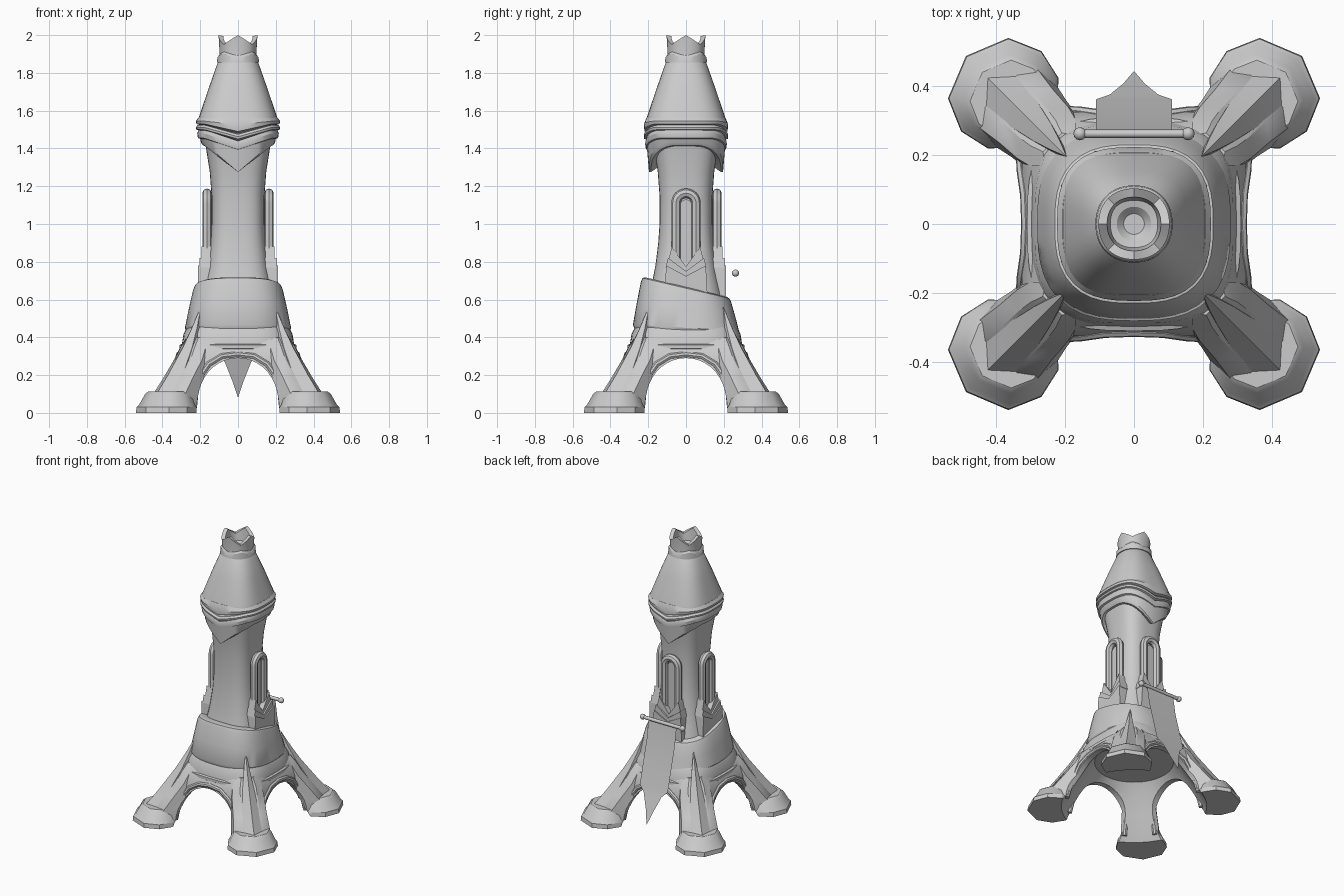
import bpy, bmesh
from math import sin, cos, pi, radians, sqrt
from mathutils import Matrix, Vector

if "Cube" in bpy.data.objects:
    bpy.data.objects.remove(bpy.data.objects["Cube"])

N = 48


def finish(ob, angle=32):
    bpy.ops.object.select_all(action='DESELECT')
    bpy.context.view_layer.objects.active = ob
    ob.select_set(True)
    bpy.ops.object.shade_smooth_by_angle(angle=radians(angle))
    return ob


def make(name, bm, mat=None, angle=32):
    bmesh.ops.remove_doubles(bm, verts=bm.verts, dist=1e-5)
    bmesh.ops.recalc_face_normals(bm, faces=bm.faces)
    if mat:
        bm.transform(mat)
    me = bpy.data.meshes.new(name)
    bm.to_mesh(me)
    bm.free()
    ob = bpy.data.objects.new(name, me)
    bpy.context.collection.objects.link(ob)
    return finish(ob, angle)


def loft(name, rings, closed=False, mat=None, angle=32):
    """Skin a stack of rings; closed joins last ring to first, else caps."""
    bm = bmesh.new()
    vs = [[bm.verts.new(p) for p in r] for r in rings]
    n = len(vs[0])
    pairs = list(zip(vs, vs[1:])) + ([(vs[-1], vs[0])] if closed else [])
    for a, b in pairs:
        for i in range(n):
            j = (i + 1) % n
            bm.faces.new((a[i], a[j], b[j], b[i]))
    if not closed:
        bm.faces.new(vs[0])
        bm.faces.new(vs[-1])
    return make(name, bm, mat, angle)


def squircle(hw, zf, n=3.0):
    """Rounded square ring; zf is a height or a function of x, y, angle."""
    pts = []
    for i in range(N):
        a = 2 * pi * i / N
        c, s = cos(a), sin(a)
        r = hw / (abs(c) ** n + abs(s) ** n) ** (1 / n)
        z = zf(r * c, r * s, a) if callable(zf) else zf
        pts.append((r * c, r * s, z))
    return pts


def prism(name, poly, x0, x1, mat=None):
    """Polygon in (y, z) extruded along x."""
    return loft(name, [[(x, y, z) for y, z in poly] for x in (x0, x1)], mat=mat)


def tube(name, pts, r, mat):
    cu = bpy.data.curves.new(name, 'CURVE')
    cu.dimensions = '3D'
    cu.bevel_depth, cu.bevel_resolution, cu.use_fill_caps = r, 2, True
    sp = cu.splines.new('POLY')
    sp.points.add(len(pts) - 1)
    for p, q in zip(sp.points, pts):
        p.co = (*(mat @ Vector(q)), 1)
    ob = bpy.data.objects.new(name, cu)
    bpy.context.collection.objects.link(ob)
    bpy.ops.object.select_all(action='DESELECT')
    bpy.context.view_layer.objects.active = ob
    ob.select_set(True)
    bpy.ops.object.convert(target='MESH')
    return finish(bpy.context.object)


def rot(deg):
    return Matrix.Rotation(radians(deg), 4, 'Z')


def diag(k):
    return rot(45 + 90 * k)


# Arched base with four splayed legs
def leg_ring(z, S, d, t):
    q = 1 / sqrt(2)
    quad = [(S, 0), (S, .1), (S, S - t / q)]
    for dd, tt in ((d - .04, t), (d, t * .55)):
        quad.append(((dd + tt) * q, (dd - tt) * q))
    quad += [(y, x) for x, y in reversed(quad[1:])]
    return [rot(90 * k) @ Vector((x, y, z)) for k in range(4) for x, y in quad]


base = loft("leg_base", [leg_ring(*r) for r in (
    (0, .345, .575, .125), (.1, .34, .555, .12), (.19, .335, .485, .11),
    (.28, .325, .415, .105), (.35, .305, .375, .095), (.40, .27, .335, .07))])

# Feet, hollowed together with the base
side = [(.64, .124), (.545, .165), (.455, .145), (.40, .09)]
sole = [(.69, 0)] + side + [(d, -t) for d, t in reversed(side)]
feet = [loft("foot", [[(.48 + (d - .48) * s, t * s, z) for d, t in sole] for z, s in (
    (0, 1), (.03, .985), (.042, .92), (.1, .76), (.112, .68))], mat=diag(k)) for k in range(4)]

arch = [(.218 * cos(i * pi / 20), .29 * sin(i * pi / 20) ** .8) for i in range(1, 20)]
arch = [(.22, -.1), (.22, 0)] + arch + [(-.22, 0), (-.22, -.1)]
cutters = [loft("cavity_cutter", [squircle(h, z, 2) for z, h in (
    (-.1, .47), (0, .47), (.05, .435), (.15, .375), (.27, .3), (.33, .25))])]
cutters += [prism("arch_cutter", arch, -1, 1, rot(90 * k)) for k in (0, 1)]
for ob in [base] + feet:
    for c in cutters:
        c.hide_render = True
        m = ob.modifiers.new("cut", 'BOOLEAN')
        m.operation, m.object, m.solver = 'DIFFERENCE', c, 'EXACT'
        bpy.context.view_layer.objects.active = ob
        bpy.ops.object.modifier_apply(modifier=m.name)
    finish(ob)
for c in cutters:
    bpy.data.objects.remove(c)

# Arch trims
half = [(.32, .232, .03), (.325, .225, .1), (.325, .203, .19), (.325, .155, .258), (.315, .085, .3), (.312, 0, .31)]
trim = half + [(x, -y, z) for x, y, z in reversed(half[:-1])]
for k in range(4):
    tube("arch_trim", [(x + .30 * max(0, .2 - z), y, z) for x, y, z in trim], .016, rot(90 * k))

# Needle ridges on the legs
spike = ((.1, .61, .07), (.2, .525, .058), (.35, .41, .036), (.45, .345, .02), (.56, .28, .001))
for k in range(4):
    loft("leg_spike", [[(d, 0, z), (d - .9 * w, w, z), (d - 2 * w, w * .8, z),
                        (d - 2 * w, -w * .8, z), (d - .9 * w, -w, z)]
                       for z, d, w in spike], mat=diag(k), angle=20)

# Stepped plinth under the skirt
loft("plinth", [squircle(h, z, 3.2) for z, h in (
    (.325, .29), (.34, .31), (.36, .31), (.365, .297), (.42, .288), (.46, .265))])


# Slanted skirt band
def slant(z, k):
    return lambda x, y, a: z - k * y


loft("skirt", [squircle(h, slant(z, k), 2.75) for z, k, h in (
    (.43, .05, .25), (.432, .05, .274), (.45, .06, .281), (.55, .14, .26),
    (.64, .22, .239), (.66, .235, .23), (.666, .24, .215), (.666, .24, .17))])

# Shaft
loft("shaft", [squircle(h, z, 3) for z, h in (
    (.42, .24), (.6, .2), (.7, .178), (.78, .162), (.9, .147), (1.0, .14), (1.15, .14),
    (1.28, .15), (1.38, .166), (1.5, .185))])


# Head: chevron bands dipping at front and back
def dip(z, d):
    return lambda x, y, a: z - d * max(0, 1 - abs(x) / .18)


for name, rows in (
    ("collar_plate", ((1.50, .06, .15), (1.50, .06, .21), (1.43, .155, .196), (1.415, .14, .185), (1.43, .13, .15))),
    ("chevron_lower", ((1.5, .06, .16), (1.497, .06, .21), (1.48, .06, .216), (1.455, .06, .212), (1.445, .06, .16))),
    ("chevron_middle", ((1.53, .05, .16), (1.525, .05, .213), (1.512, .05, .223), (1.50, .05, .221), (1.487, .05, .16))),
    ("chevron_upper", ((1.57, .0, .16), (1.565, .0, .208), (1.545, .02, .223), (1.53, .04, .22), (1.515, .04, .16))),
):
    loft(name, [squircle(h, dip(z, d), 2.8) for z, d, h in rows], closed=True)

# Roof
loft("roof", [squircle(h, z, n) for z, h, n in (
    (1.53, .19, 3), (1.56, .208, 3), (1.575, .204, 3), (1.72, .155, 2.8), (1.85, .109, 2.3), (1.862, .1, 2.2))])


# Crown with four peaks
def zig(z, h):
    return lambda x, y, a: z + h * (abs((a / (pi / 4)) % 2 - 1))


loft("crown_wall", [squircle(h, f, 2.2) for h, f in (
    (.1, 1.86), (.097, zig(1.89, .01)), (.103, zig(1.95, .05)), (.078, zig(1.95, .045)), (.066, 1.88))],
    closed=True)
loft("crown_band", [squircle(h, f, 2.2) for h, f in (
    (.09, 1.855), (.112, 1.855), (.109, zig(1.9, -.022)), (.1, zig(1.912, -.022)), (.08, 1.88))], closed=True)
loft("crown_floor", [squircle(h, z, 2) for z, h in ((1.86, .08), (1.905, .073), (1.9, .05), (1.88, .03))])


# Arched windows on the sides and back, with layered bases
def arch_path(w, z0, zc):
    return [(w, z0)] + [(w * cos(i * pi / 12), zc + w * sin(i * pi / 12)) for i in range(13)] + [(-w, z0)]


def sym(pts):
    return pts + [(-y, z) for y, z in reversed(pts) if y > 0]


for ang in (0, 90, 180):
    m = rot(ang)
    tube("window_frame", [(.164, y, z) for y, z in arch_path(.053, .74, 1.11)], .025, m)
    prism("window_panel", arch_path(.03, .76, 1.1), .1, .16, m)
    prism("window_sill", sym([(0, .725), (.105, .78), (.115, .6), (0, .6)]), .1, .212, m)
    prism("window_leaf_outer", sym([(0, .72), (.108, .77), (.095, .82), (0, .75)]), .1, .204, m)
    prism("window_leaf_middle", sym([(0, .745), (.095, .8), (.075, .88), (.062, .86), (0, .775)]), .1, .194, m)

# Banner hanging behind on a rod with round ends
bm = bmesh.new()
prev = None
for z, y, w in ((.74, .262, .11), (.6, .285, .11), (.45, .325, .11), (.31, .362, .11),
                (.27, .376, .07), (.175, .407, .032), (.08, .444, .0)):
    row = [bm.verts.new((x, y, z)) for x in (-w, w)] if w else [bm.verts.new((0, y, z))]
    if prev:
        bm.faces.new(prev + row[::-1])
    prev = row
make("banner", bm)
bm = bmesh.new()
turn = Matrix.Translation((0, .262, .74)) @ Matrix.Rotation(pi / 2, 4, 'Y')
bmesh.ops.create_cone(bm, cap_ends=True, segments=12, radius1=.012, radius2=.012, depth=.32, matrix=turn)
for s in (-1, 1):
    bmesh.ops.create_uvsphere(bm, u_segments=12, v_segments=8, radius=.019,
                              matrix=Matrix.Translation((s * .157, .262, .74)))
make("banner_rod", bm)
